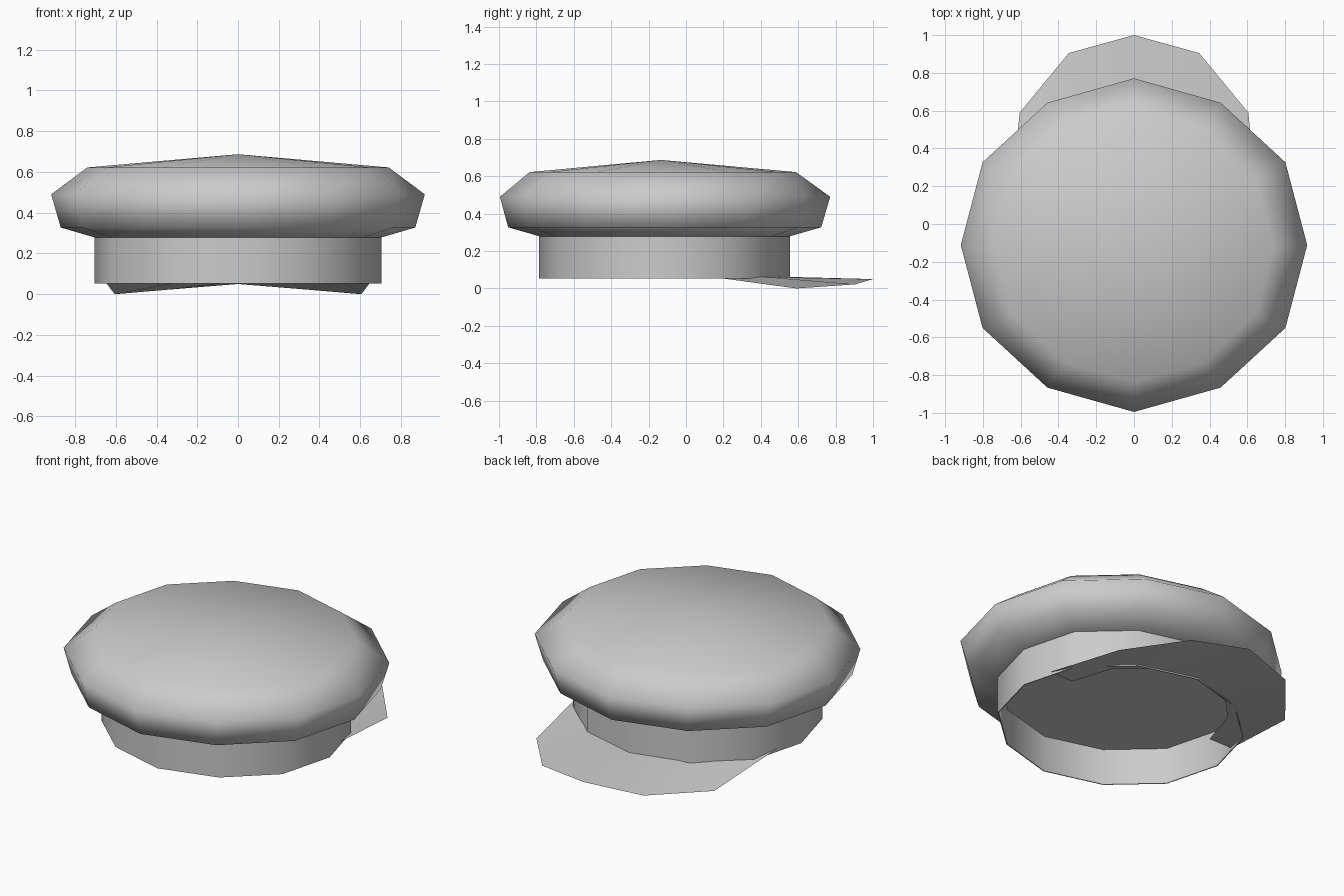
import bpy, bmesh
from math import radians

cube = bpy.data.objects.get("Cube")
if cube:
    bpy.data.objects.remove(cube)

# Twelve-sided outline: one hand-shaped quarter, turned into a full loop
QUARTER = [(1, 0), (0.874, 0.497), (0.5, 0.854), (0, 1)]
HALF = QUARTER + [(-x, y) for x, y in QUARTER[-2::-1]]
OUTLINE = HALF + [(x, -y) for x, y in HALF[-2:0:-1]]
SIDES = len(OUTLINE)

# One plain grey cloth colour
grey = bpy.data.materials.new("grey_cloth")
grey.use_nodes = True
colour = (0.6, 0.6, 0.6, 1)
grey.diffuse_color = colour
grey.node_tree.nodes["Principled BSDF"].inputs["Base Color"].default_value = colour


def finish(name, bm, angle):
    mesh = bpy.data.meshes.new(name)
    bm.to_mesh(mesh)
    bm.free()
    mesh.materials.append(grey)
    obj = bpy.data.objects.new(name, mesh)
    bpy.context.collection.objects.link(obj)
    bpy.ops.object.select_all(action="DESELECT")
    obj.select_set(True)
    bpy.context.view_layer.objects.active = obj
    bpy.ops.object.shade_smooth_by_angle(angle=radians(angle))


def shell(name, profile, angle):
    """Join outline rings given as (x radius, y radius, centre y, z) rows."""
    bm = bmesh.new()
    rings = []
    for rx, ry, cy, z in profile:
        if rx == 0:
            rings.append([bm.verts.new((0, cy, z))] * SIDES)
        else:
            rings.append([bm.verts.new((rx * x, cy + ry * y, z)) for x, y in OUTLINE])
    for low, high in zip(rings, rings[1:]):
        for i in range(SIDES):
            j = (i + 1) % SIDES
            corners = dict.fromkeys((low[i], low[j], high[j], high[i]))
            bm.faces.new(list(corners))
    finish(name, bm, angle)


# Puffed crown, from the band seam up to the shallow off-centre peak
shell("crown", [(0.705, 0.67, -0.115, 0.279), (0.87, 0.837, -0.114, 0.327),
                (0.917, 0.883, -0.112, 0.49), (0.74, 0.712, -0.124, 0.622),
                (0, 0, -0.134, 0.687)], 85)

# Hollow head band with the lining closing it inside
shell("head_band", [(0, 0, -0.115, 0.275), (0.699, 0.664, -0.115, 0.275),
                    (0.699, 0.664, -0.115, 0.052), (0.705, 0.67, -0.115, 0.052),
                    (0.705, 0.67, -0.115, 0.279)], 45)

# Drooping visor sheet: one half of each edge, mirrored across the middle
outer = [(0, 1.0, 0.05), (0.345, 0.905, 0.022), (0.605, 0.59, 0.0), (0.66, 0.06, 0.072)]
inner = [(0, 0.54, 0.062), (0.28, 0.46, 0.06), (0.42, 0.31, 0.071), (0.50, 0.06, 0.072)]
bm = bmesh.new()
for side in (1, -1):
    rows = [[bm.verts.new((side * x, y, z)) for x, y, z in edge] for edge in (outer, inner)]
    for i in range(len(outer) - 1):
        face = [rows[0][i], rows[1][i], rows[1][i + 1], rows[0][i + 1]]
        bm.faces.new(face[::side])
bmesh.ops.remove_doubles(bm, verts=bm.verts, dist=0.001)
bm.normal_update()
if sum(f.normal.z for f in bm.faces) < 0:
    bmesh.ops.reverse_faces(bm, faces=bm.faces)
finish("visor", bm, 60)
